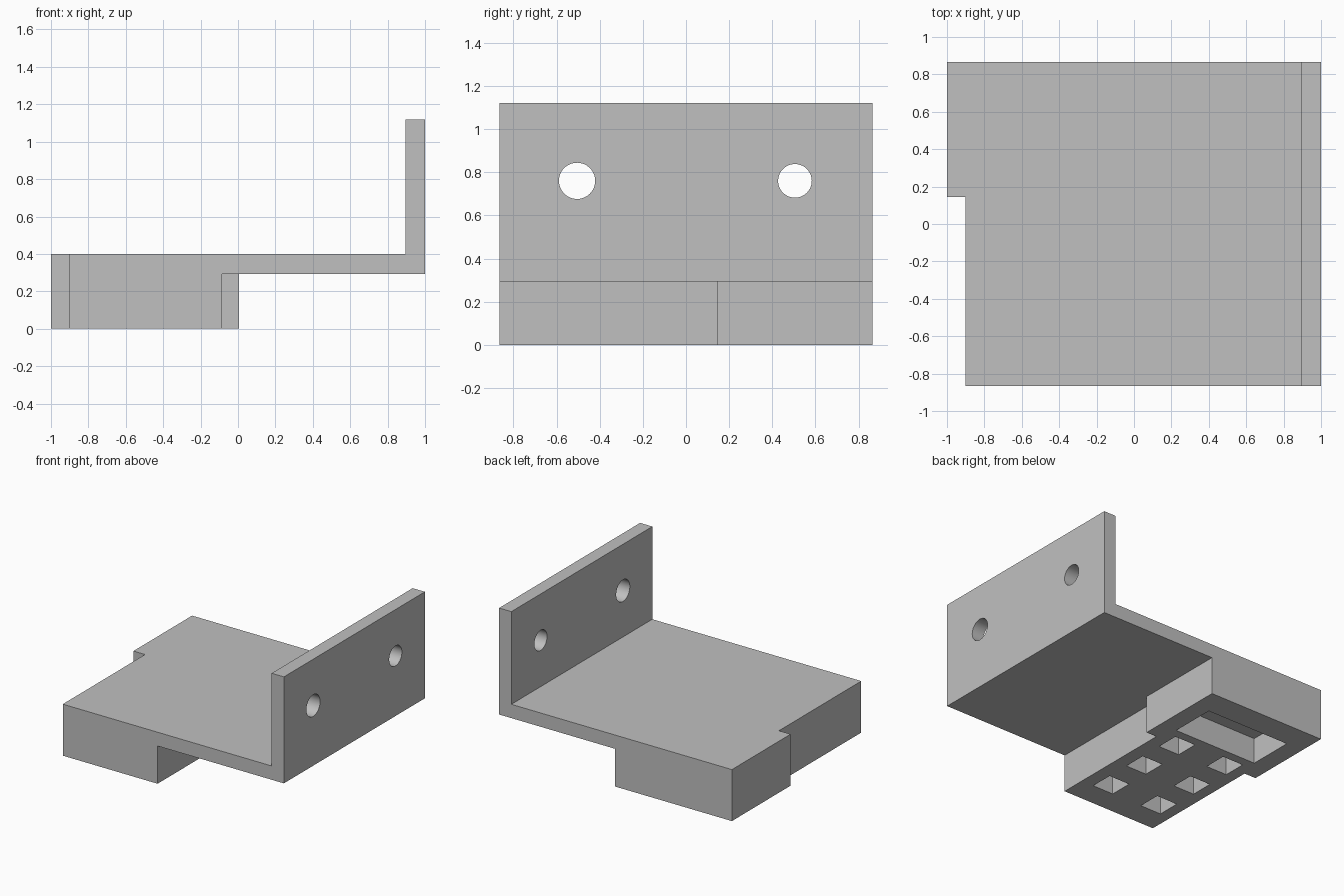
import bpy, bmesh, math
from mathutils import Matrix, Vector

if "Cube" in bpy.data.objects:
    bpy.data.objects.remove(bpy.data.objects["Cube"], do_unlink=True)

HALF_Y = 0.865
grey = bpy.data.materials.new("light_grey")
grey.use_nodes = True
colour = (0.53, 0.53, 0.53, 1)
grey.diffuse_color = colour
grey.node_tree.nodes["Principled BSDF"].inputs["Base Color"].default_value = colour


def add_box(bm, low, high):
    low, high = Vector(low), Vector(high)
    place = Matrix.Translation((low + high) / 2) @ Matrix.Diagonal((*(high - low), 1))
    bmesh.ops.create_cube(bm, size=1, matrix=place)


def make_object(name, bm):
    bmesh.ops.recalc_face_normals(bm, faces=bm.faces)
    mesh = bpy.data.meshes.new(name)
    bm.to_mesh(mesh)
    bm.free()
    mesh.materials.append(grey)
    obj = bpy.data.objects.new(name, mesh)
    bpy.context.collection.objects.link(obj)
    return obj


def combine(target, tool, operation):
    mod = target.modifiers.new(operation.lower(), "BOOLEAN")
    mod.operation, mod.solver, mod.object = operation, "EXACT", tool
    bpy.context.view_layer.objects.active = target
    bpy.ops.object.modifier_apply(modifier=mod.name)
    bpy.data.objects.remove(tool, do_unlink=True)


# Bracket: narrow base block, plate and upright wall as one profile
profile = [(-0.9, 0), (-0.085, 0), (-0.085, 0.293), (1, 0.293),
           (1, 1.12), (0.895, 1.12), (0.895, 0.4), (-0.9, 0.4)]
bm = bmesh.new()
face = bm.faces.new([bm.verts.new((x, -HALF_Y, z)) for x, z in profile])
side = bmesh.ops.extrude_face_region(bm, geom=[face])["geom"]
bmesh.ops.translate(bm, vec=(0, 2 * HALF_Y, 0),
                    verts=[v for v in side if isinstance(v, bmesh.types.BMVert)])
bracket = make_object("mounting_bracket", bm)

# Wider base block at the back
bm = bmesh.new()
add_box(bm, (-1, 0.145, 0), (0.005, HALF_Y, 0.4))
combine(bracket, make_object("wide_block", bm), "UNION")

# Pockets in the underside: one long slot and two rows of square sockets
bm = bmesh.new()
add_box(bm, (-0.857, 0.302, -0.1), (-0.137, 0.66, 0.2))
for x in (-0.72, -0.28):
    for y in (0.14, -0.22, -0.585):
        add_box(bm, (x - 0.09, y - 0.09, -0.1), (x + 0.09, y + 0.09, 0.2))

# Screw holes through the wall
for y, radius in ((-0.505, 0.084), (0.505, 0.078)):
    turn = Matrix.Translation((0.95, y, 0.76)) @ Matrix.Rotation(math.pi / 2, 4, "Y")
    bmesh.ops.create_cone(bm, cap_ends=True, segments=48, radius1=radius,
                          radius2=radius, depth=0.4, matrix=turn)
combine(bracket, make_object("pocket_cutter", bm), "DIFFERENCE")

# Smooth holes, sharp edges
bpy.ops.object.select_all(action="DESELECT")
bracket.select_set(True)
bpy.context.view_layer.objects.active = bracket
bpy.ops.object.shade_smooth_by_angle(angle=math.radians(30))
